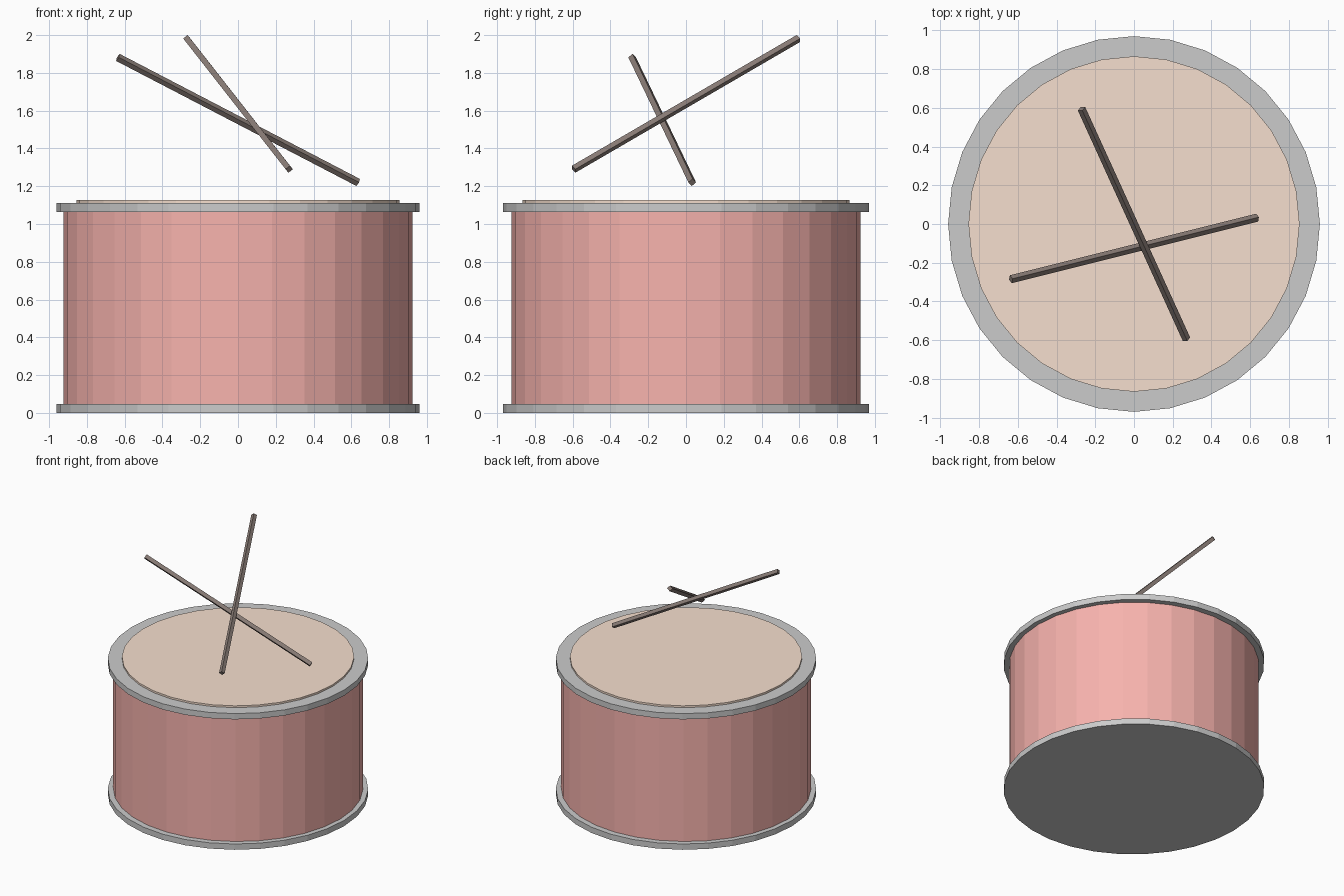
import bpy
from mathutils import Vector

if "Cube" in bpy.data.objects:
    bpy.data.objects.remove(bpy.data.objects["Cube"])


def material(name, rgb):
    m = bpy.data.materials.new(name)
    m.diffuse_color = (*rgb, 1)
    m.use_nodes = True
    m.node_tree.nodes["Principled BSDF"].inputs["Base Color"].default_value = m.diffuse_color
    return m


RED = material("red_shell", (0.93, 0.45, 0.42))
TAN = material("tan_skin", (0.92, 0.74, 0.62))
BROWN = material("dark_wood", (0.25, 0.2, 0.18))


def disc(name, rx, ry, z0, z1, mat=None):
    """Flat-shaded 32-sided cylinder between two heights."""
    bpy.ops.mesh.primitive_cylinder_add(vertices=32, radius=1, depth=z1 - z0,
                                        location=(0, 0, (z0 + z1) / 2))
    ob = bpy.context.object
    ob.name = name
    ob.scale = (rx, ry, 1)
    if mat:
        ob.data.materials.append(mat)
    return ob


def stick(name, a, b, radius=0.021):
    """Four-sided rod between two points, one ridge facing up."""
    a, b = Vector(a), Vector(b)
    d = b - a
    bpy.ops.mesh.primitive_cylinder_add(vertices=4, radius=radius, depth=d.length,
                                        location=(a + b) / 2)
    ob = bpy.context.object
    ob.name = name
    ob.rotation_euler = d.to_track_quat('Z', 'Y').to_euler()
    ob.data.materials.append(BROWN)


# Drum body
disc("bottom_rim", 0.96, 0.97, 0, 0.047)
disc("shell", 0.923, 0.923, 0.03, 1.08, RED)
disc("top_rim", 0.96, 0.97, 1.064, 1.111)
disc("drum_head", 0.855, 0.866, 1.08, 1.126, TAN)

# Crossed drumsticks hovering above the head
stick("drumstick_a", (0.636, 0.033, 1.22), (-0.636, -0.285, 1.882))
stick("drumstick_b", (0.271, -0.595, 1.29), (-0.271, 0.595, 1.982))
